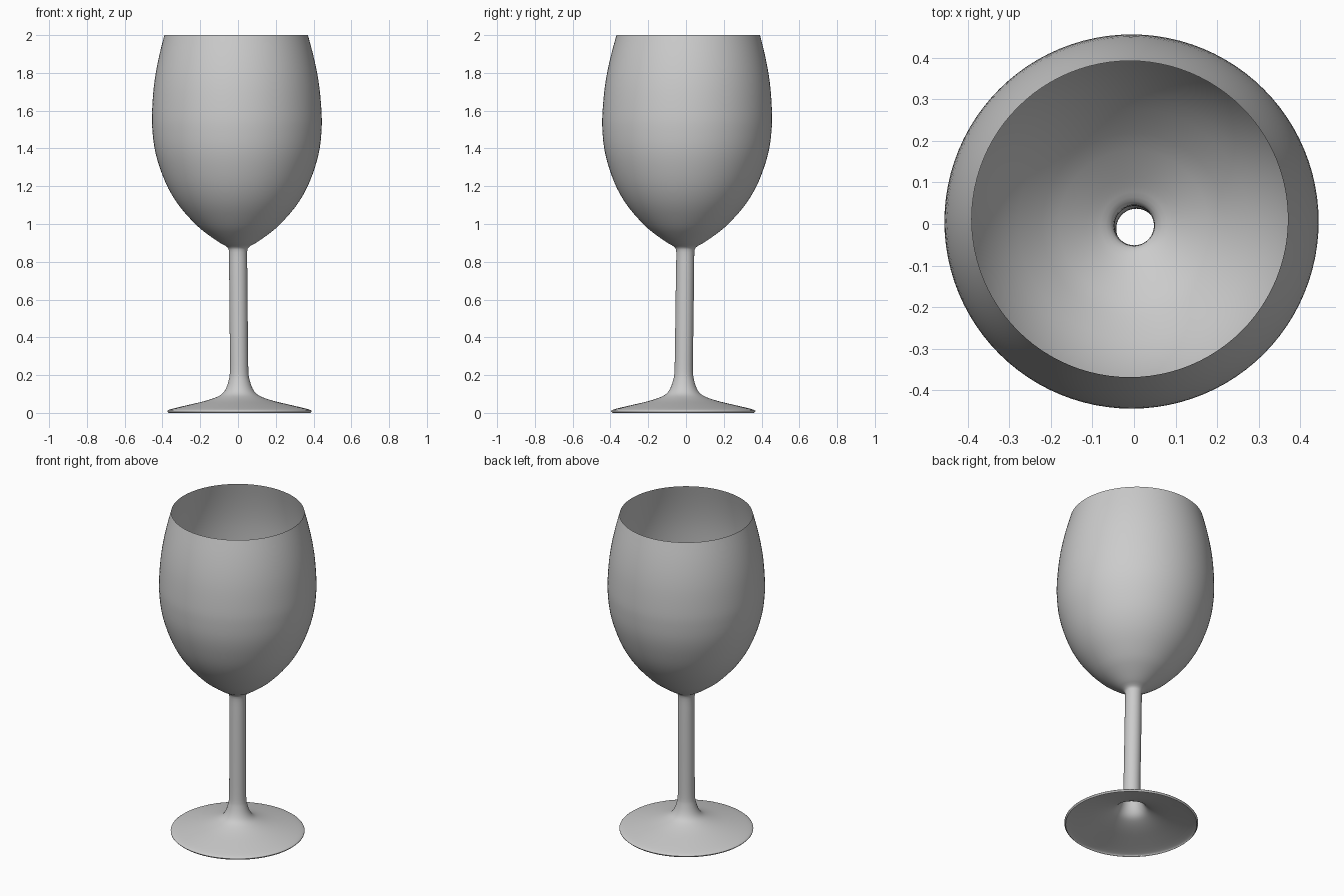
import bpy
import bmesh
import math
from mathutils import Vector

if "Cube" in bpy.data.objects:
    bpy.data.objects.remove(bpy.data.objects["Cube"], do_unlink=True)

SIDES = 96
SUBSTEPS = 3

# Half outline of the thin open shell as (radius, height)
FOOT = [(0.374, 0.0), (0.382, 0.011), (0.355, 0.022), (0.275, 0.041),
        (0.19, 0.061), (0.13, 0.08), (0.092, 0.10), (0.07, 0.13),
        (0.055, 0.175)]
STEM = [(0.049, 0.22), (0.048, 0.35), (0.048, 0.55), (0.048, 0.75),
        (0.048, 0.85)]
BOWL = [(0.058, 0.878), (0.095, 0.90), (0.16, 0.945), (0.22, 0.995),
        (0.305, 1.09), (0.367, 1.19), (0.411, 1.30), (0.437, 1.40),
        (0.448, 1.50), (0.449, 1.58), (0.441, 1.70), (0.427, 1.80),
        (0.406, 1.90), (0.380, 2.0)]


def smooth_path(points, steps):
    """Catmull-Rom curve through the points."""
    p = [Vector(q) for q in points]
    p = [p[0]] + p + [p[-1]]
    out = []
    for i in range(1, len(p) - 2):
        a, b, c, d = p[i - 1:i + 3]
        for s in range(steps):
            t = s / steps
            out.append(0.5 * (2 * b + (c - a) * t
                              + (2 * a - 5 * b + 4 * c - d) * t ** 2
                              + (3 * b - a - 3 * c + d) * t ** 3))
    return out + [p[-1]]


# Glass colour
glass = bpy.data.materials.new("pale grey")
glass.use_nodes = True
colour = (0.6, 0.6, 0.6, 1.0)
glass.diffuse_color = colour
glass.node_tree.nodes["Principled BSDF"].inputs["Base Color"].default_value = colour

# Turn the outline into foot, hollow stem and open bowl
bm = bmesh.new()
verts = [bm.verts.new((r, 0, z)) for r, z in smooth_path(FOOT + STEM + BOWL, SUBSTEPS)]
edges = [bm.edges.new(pair) for pair in zip(verts, verts[1:])]
bmesh.ops.spin(bm, geom=verts + edges, cent=(0, 0, 0), axis=(0, 0, 1),
               angle=math.tau, steps=SIDES)
bmesh.ops.remove_doubles(bm, verts=bm.verts, dist=0.0005)

# Make the shell face outward
bm.normal_update()
outward = sum(f.normal.x * f.calc_center_median().x
              + f.normal.y * f.calc_center_median().y for f in bm.faces)
if outward < 0:
    bmesh.ops.reverse_faces(bm, faces=bm.faces)

# Slight lean of the whole glass
for v in bm.verts:
    v.co.x += 0.008 - 0.009 * v.co.z
    v.co.y += -0.015 + 0.0135 * v.co.z

mesh = bpy.data.meshes.new("wine_glass")
bm.to_mesh(mesh)
bm.free()
mesh.materials.append(glass)
for poly in mesh.polygons:
    poly.use_smooth = True
wine_glass = bpy.data.objects.new("wine_glass", mesh)
bpy.context.collection.objects.link(wine_glass)
